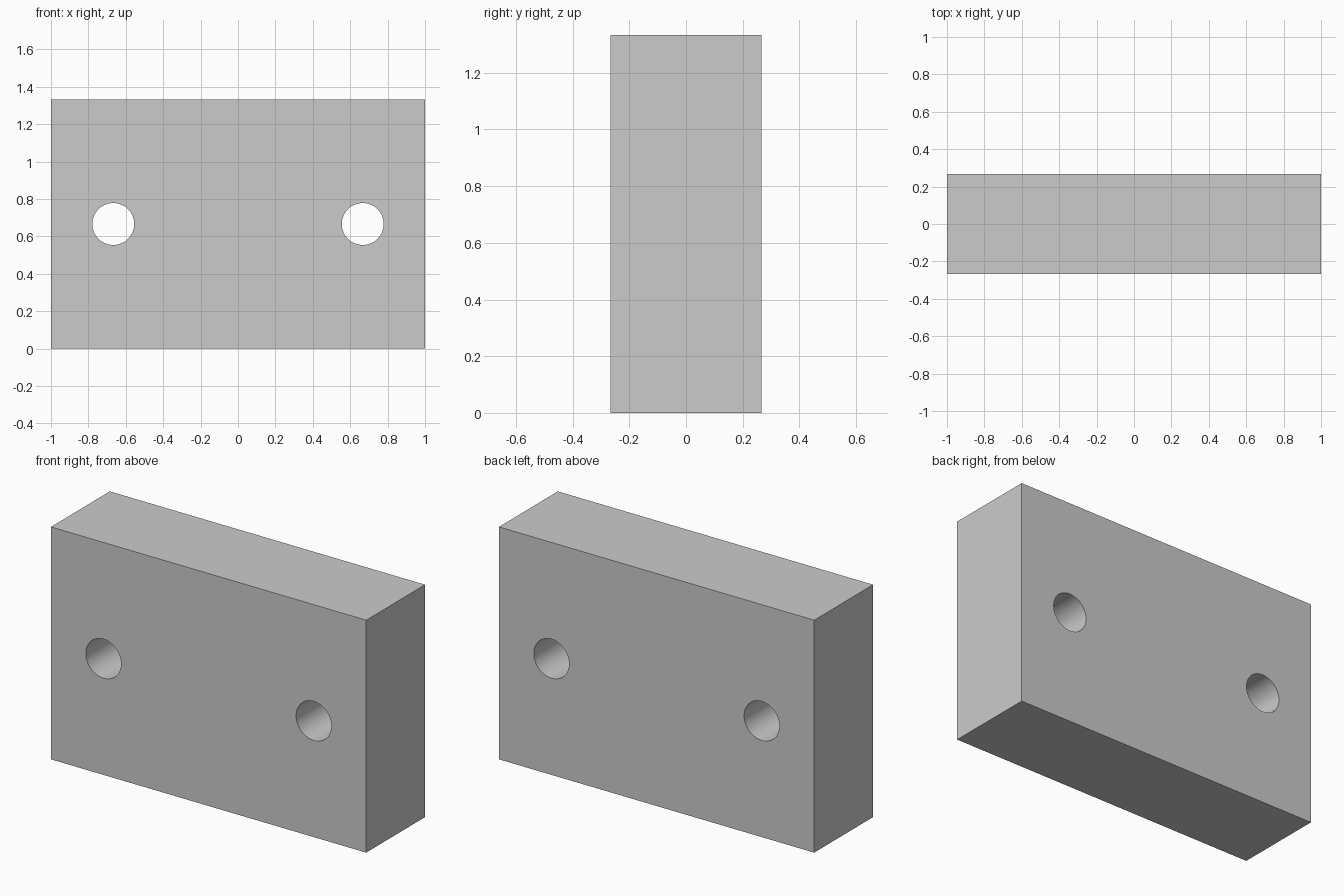
import bpy
from math import radians

if "Cube" in bpy.data.objects:
    bpy.data.objects.remove(bpy.data.objects["Cube"])

W, D, H = 2.0, 0.533, 1.333
HOLE_X, HOLE_R = 0.667, 0.112

# rectangular block
bpy.ops.mesh.primitive_cube_add(size=1, location=(0, 0, H / 2))
block = bpy.context.object
block.name = "drilled_block"
block.scale = (W, D, H)
bpy.ops.object.transform_apply(location=True, rotation=True, scale=True)


# round hole running front to back
def drill(x):
    bpy.ops.mesh.primitive_cylinder_add(
        vertices=64, radius=HOLE_R, depth=D * 2,
        location=(x, 0, H / 2), rotation=(radians(90), 0, 0))
    cutter = bpy.context.object
    cutter.name = "hole_cutter"
    cutter.hide_render = True
    mod = block.modifiers.new("hole", 'BOOLEAN')
    mod.operation = 'DIFFERENCE'
    mod.solver = 'EXACT'
    mod.object = cutter
    bpy.ops.object.select_all(action='DESELECT')
    block.select_set(True)
    bpy.context.view_layer.objects.active = block
    bpy.ops.object.modifier_apply(modifier=mod.name)
    bpy.data.objects.remove(cutter, do_unlink=True)


for side in (-1, 1):
    drill(side * HOLE_X)

# smooth hole walls, crisp block edges
bpy.ops.object.shade_smooth_by_angle(angle=radians(30))
